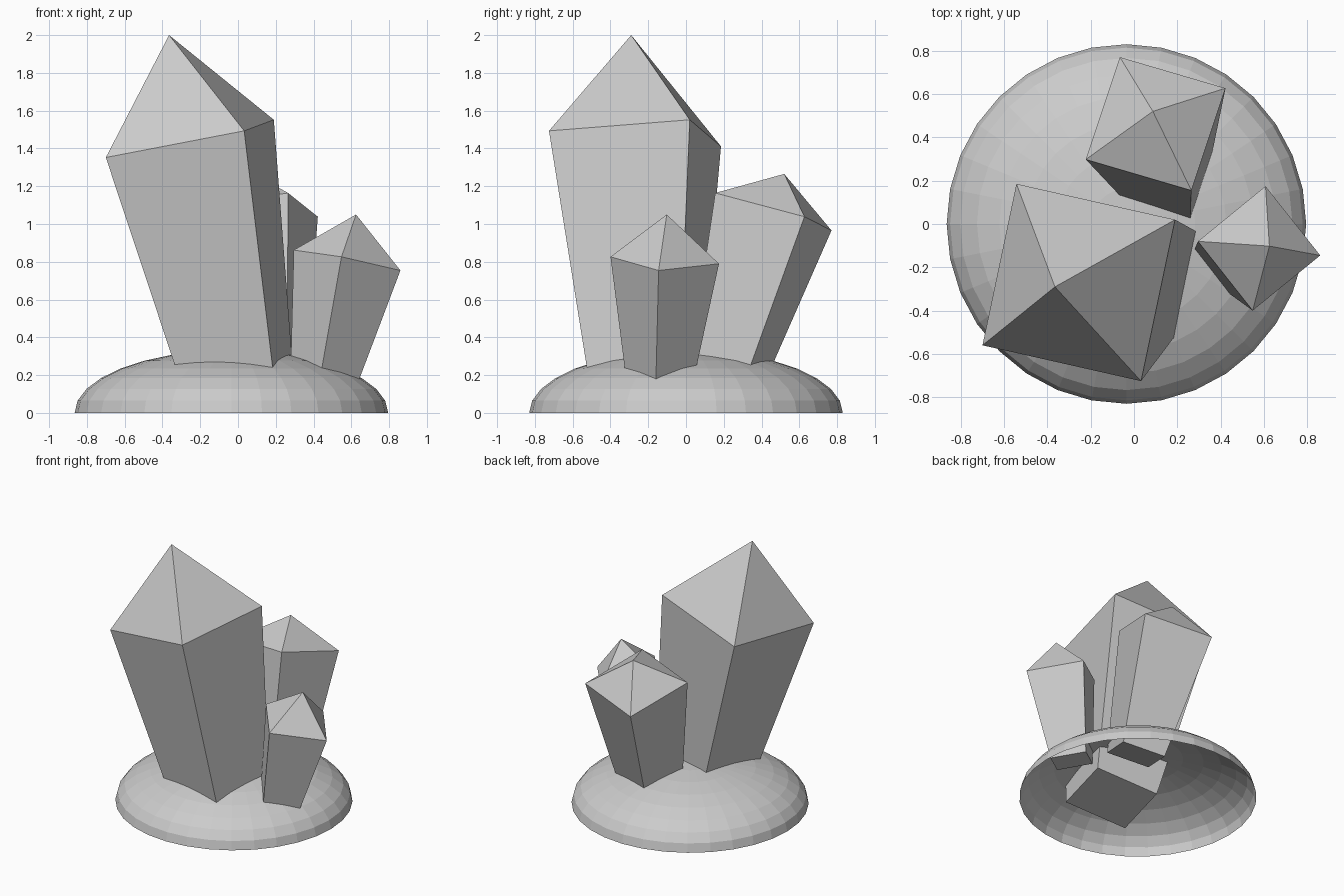
import bpy, bmesh
from mathutils import Vector

if "Cube" in bpy.data.objects:
    bpy.data.objects.remove(bpy.data.objects["Cube"])

TAPER = 0.62  # foot width relative to shoulder width


def finish(name, bm):
    bmesh.ops.recalc_face_normals(bm, faces=bm.faces[:])
    mesh = bpy.data.meshes.new(name)
    bm.to_mesh(mesh)
    bm.free()
    obj = bpy.data.objects.new(name, mesh)
    bpy.context.collection.objects.link(obj)


def crystal(name, tip, shoulder, corner, length):
    """Tilted four-sided shaft widening up to a shoulder, with a pyramid point."""
    tip, mid, corner = Vector(tip), Vector(shoulder), Vector(corner)
    axis = (tip - mid).normalized()
    r = (corner - mid).length
    u = corner - mid
    u = (u - axis * u.dot(axis)).normalized() * r
    v = axis.cross(u)
    foot_mid = mid - axis * length
    bm = bmesh.new()
    top = [bm.verts.new(mid + o) for o in (u, v, -u, -v)]
    foot = [bm.verts.new(foot_mid + o * TAPER) for o in (u, v, -u, -v)]
    apex = bm.verts.new(tip)
    for i in range(4):
        j = (i + 1) % 4
        bm.faces.new((foot[i], foot[j], top[j], top[i]))
        bm.faces.new((top[i], top[j], apex))
    bm.faces.new(foot[::-1])
    finish(name, bm)


# Rock base: flattened upper half of a sphere, open underneath
bm = bmesh.new()
bmesh.ops.create_uvsphere(bm, u_segments=32, v_segments=16, radius=0.83)
bmesh.ops.delete(bm, geom=[v for v in bm.verts if v.co.z < -0.001], context='VERTS')
bmesh.ops.scale(bm, vec=(1, 1, 0.4), verts=bm.verts[:])
bmesh.ops.translate(bm, vec=(-0.035, 0, 0), verts=bm.verts[:])
finish("rock_base", bm)

# Crystals: tip, shoulder centre, one shoulder corner, shaft length
crystal("large_crystal", (-0.365, -0.29, 2.0), (-0.255, -0.27, 1.452), (0.19, 0.02, 1.55), 1.41)
crystal("medium_crystal", (0.087, 0.52, 1.265), (0.10, 0.4625, 1.065), (0.265, 0.155, 1.165), 0.92)
crystal("small_crystal", (0.625, -0.102, 1.05), (0.5775, -0.1125, 0.808), (0.86, -0.145, 0.755), 0.645)
